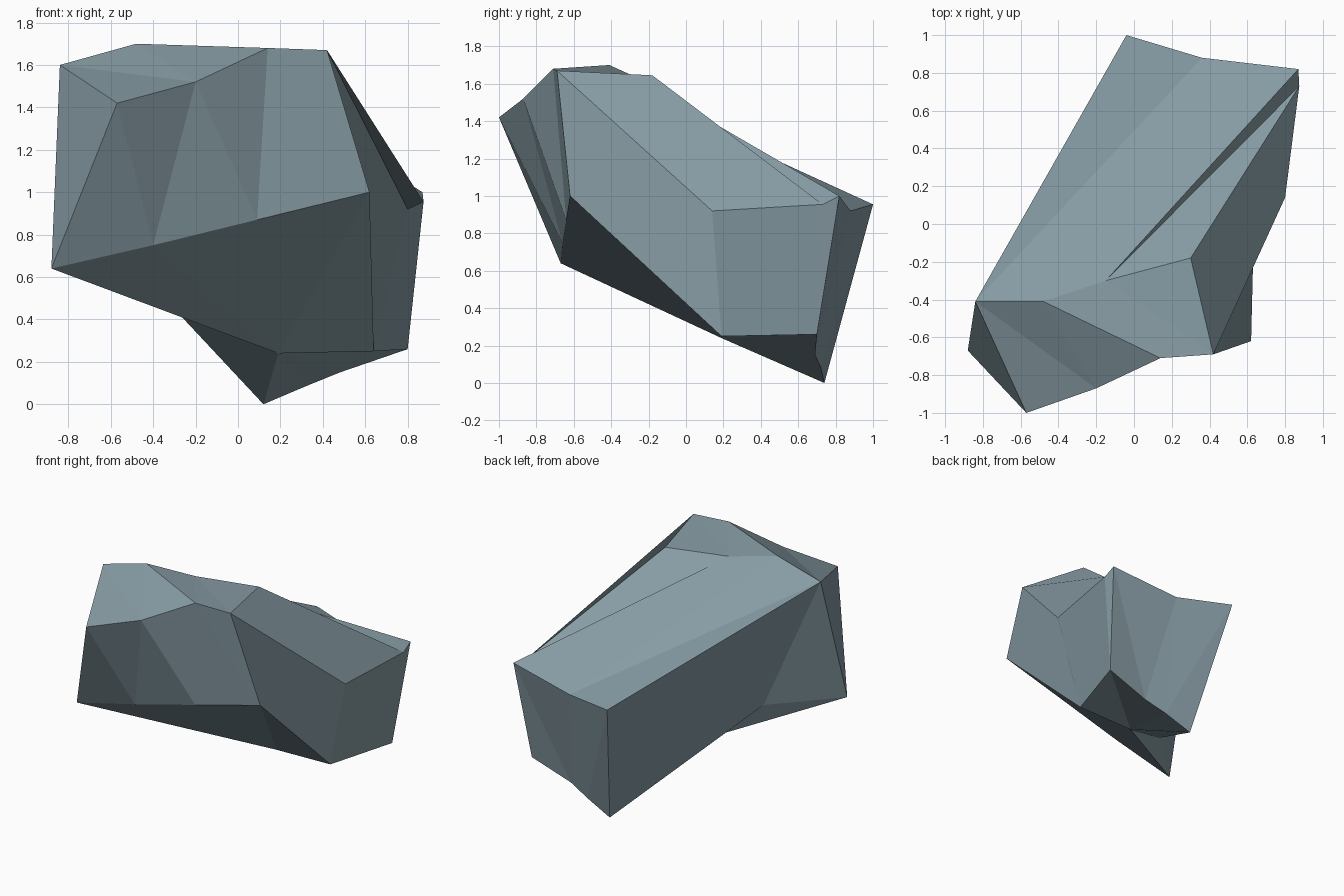
import bpy
import bmesh
from mathutils import Vector

default_cube = bpy.data.objects.get("Cube")
if default_cube:
    bpy.data.objects.remove(default_cube, do_unlink=True)

# Single slate colour
slate = bpy.data.materials.new("blue_grey_stone")
slate.use_nodes = True
stone_colour = (0.24, 0.33, 0.37, 1)
slate.diffuse_color = stone_colour
slate.node_tree.nodes["Principled BSDF"].inputs["Base Color"].default_value = stone_colour

bm = bmesh.new()


def row(*points):
    """Add one cross-section row of corners."""
    return [bm.verts.new(Vector(point)) for point in points]


def face(*corners):
    return bm.faces.new(corners)


def loft(upper, lower):
    """Join two rows of equal length with pairs of triangles."""
    for i in range(len(upper) - 1):
        face(upper[i], upper[i + 1], lower[i + 1])
        face(upper[i], lower[i + 1], lower[i])


def fan(centre, rim):
    """Join a rim of corners to one centre corner."""
    for first, second in zip(rim, rim[1:]):
        face(centre, first, second)


# Rows run from the right flank to the left flank
foot = row((-.88, -.67, .64), (-.4, -.66, .75), (.09, -.64, .87), (.62, -.62, 1))
brow = row((-.57, -1, 1.42), (-.2, -.87, 1.52), (.14, -.71, 1.68), (.42, -.69, 1.67))
crest = row((-.84, -.41, 1.6), (-.48, -.41, 1.7), (-.15, -.3, 1.65), (.3, -.18, 1.645))
tail = row((-.04, 1, .955), (.36, .88, .92), (.87, .82, 1), (.875, .73, .955))
heel = row((.12, .74, 0), (.32, .72, .085), (.48, .69, .15), (.8, .7, .26))

# Lone corners on the flanks and belly
shoulder, hip, keel, notch = row(
    (.8, .14, .92), (.64, .19, .25), (.19, .19, .24), (-.46, -.27, .62))

# Front, bevelled brow, sloping top and back
for upper, lower in zip((brow, crest, crest, tail), (foot, brow, tail, heel)):
    loft(upper, lower)

# Faceted flank on the left side
face(brow[-1], crest[-1], tail[-1], shoulder)
face(brow[-1], shoulder, hip, foot[-1])
face(shoulder, tail[-1], heel[-1], hip)

# Broad flank on the right side
face(crest[0], brow[0], foot[0])
fan(crest[0], [tail[0], heel[0], notch, foot[0]])

# Undercut belly
fan(keel, foot + [hip] + heel[::-1] + [notch, foot[0]])

bmesh.ops.recalc_face_normals(bm, faces=bm.faces[:])
mesh = bpy.data.meshes.new("rock")
bm.to_mesh(mesh)
bm.free()
mesh.materials.append(slate)
rock = bpy.data.objects.new("rock", mesh)
bpy.context.collection.objects.link(rock)
